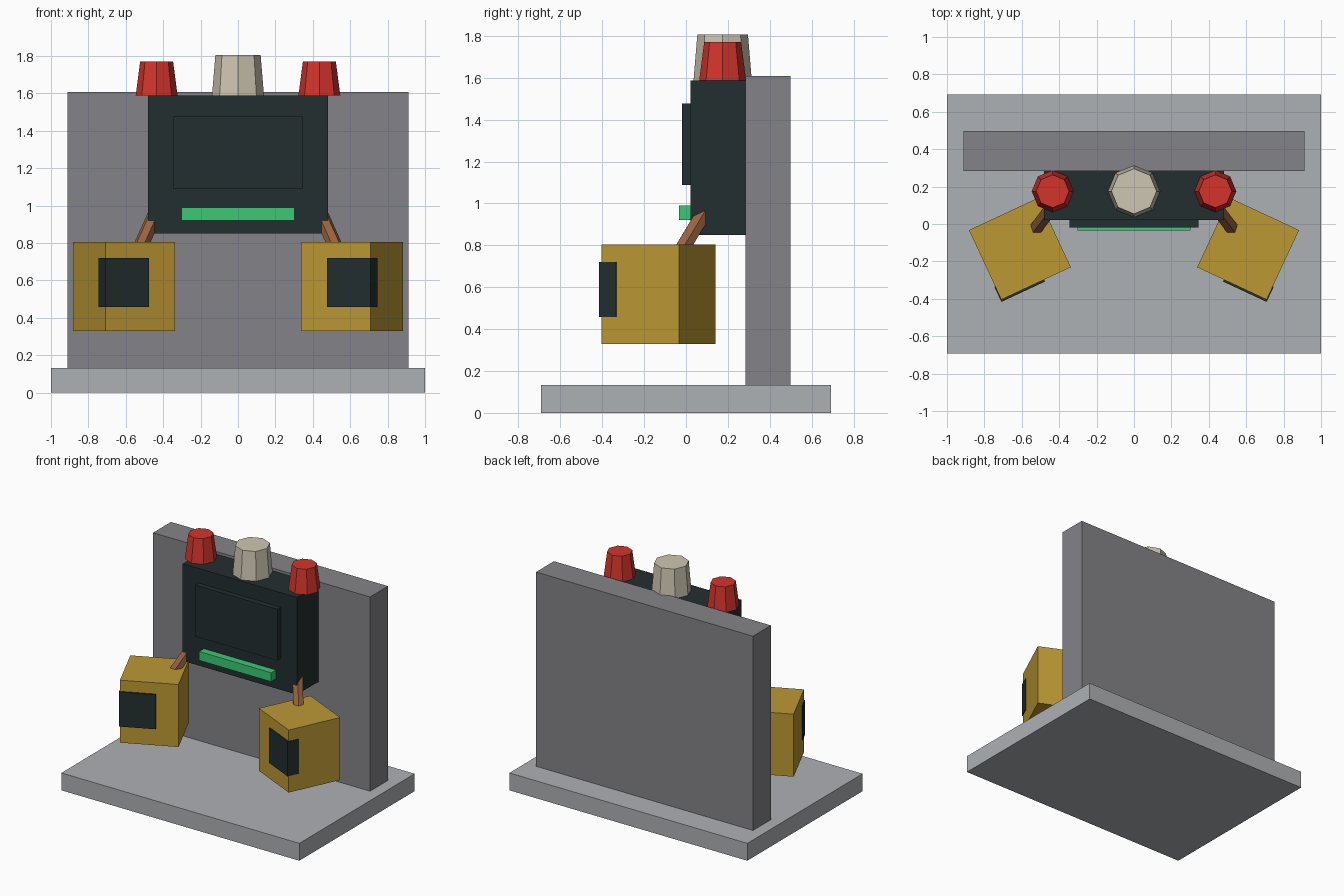
import bpy
from math import radians
from mathutils import Matrix, Vector

cube = bpy.data.objects.get("Cube")
if cube:
    bpy.data.objects.remove(cube, do_unlink=True)


def material(name, code):
    """Flat material from an sRGB hex code, stored as linear values."""
    srgb = [int(code[i:i + 2], 16) / 255 for i in (0, 2, 4)]
    colour = [c / 12.92 if c <= 0.04045 else ((c + 0.055) / 1.055) ** 2.4 for c in srgb] + [1]
    mat = bpy.data.materials.new(name)
    mat.use_nodes = True
    mat.diffuse_color = colour
    mat.node_tree.nodes["Principled BSDF"].inputs["Base Color"].default_value = colour
    return mat


LIGHT_GREY = material("light grey", "AEB1B4")
DARK_GREY = material("dark grey", "848488")
DARK_TEAL = material("dark teal", "232E2F")
GREEN = material("green", "3CC975")
GOLD = material("gold", "BC9834")
BROWN = material("brown", "98633E")
RED = material("red", "D2342C")
CREAM = material("cream", "CEC6B2")


def finish(name, mat):
    obj = bpy.context.object
    obj.name = obj.data.name = name
    obj.data.materials.append(mat)
    return obj


def box(name, mat, low, high, frame=Matrix()):
    """Box between two corners, optionally placed in a rotated frame."""
    low, high = Vector(low), Vector(high)
    bpy.ops.mesh.primitive_cube_add(size=1)
    obj = finish(name, mat)
    obj.data.transform(frame @ Matrix.Translation((low + high) / 2)
                       @ Matrix.Diagonal((*(high - low), 1)))
    return obj


def knob(name, mat, x, bottom, top, height):
    """Tapered eight-sided knob standing on the console."""
    bpy.ops.mesh.primitive_cone_add(vertices=8, radius1=bottom, radius2=top, depth=height,
                                    location=(x, 0.175, 1.588 + height / 2))
    return finish(name, mat)


def rod(name, mat, start, end, radius):
    """Six-sided rod between two points."""
    start, end = Vector(start), Vector(end)
    axis = end - start
    bpy.ops.mesh.primitive_cylinder_add(vertices=6, radius=radius, depth=axis.length,
                                        location=(start + end) / 2,
                                        rotation=axis.to_track_quat('Z', 'Y').to_euler())
    return finish(name, mat)


# Stand and back wall
box("base_slab", LIGHT_GREY, (-1, -0.692, 0), (1, 0.692, 0.132))
box("back_wall", DARK_GREY, (-0.912, 0.283, 0.132), (0.912, 0.498, 1.608))

# Console with raised panel and light bar
box("console", DARK_TEAL, (-0.48, 0.022, 0.85), (0.48, 0.283, 1.588))
box("console_panel", DARK_TEAL, (-0.345, -0.02, 1.088), (0.345, 0.022, 1.478))
box("light_bar", GREEN, (-0.303, -0.034, 0.922), (0.303, 0.022, 0.99))

# Centre knob
knob("centre_knob", CREAM, 0, 0.139, 0.121, 0.218)

# Parts that repeat on both sides, each block turned inwards
for side, label in ((1, "left"), (-1, "right")):
    knob(label + "_knob", RED, side * 0.435, 0.112, 0.088, 0.184)
    frame = Matrix.Translation((side * 0.61, -0.132, 0)) @ Matrix.Rotation(radians(-25 * side), 4, 'Z')
    box(label + "_block", GOLD, (-0.205, -0.205, 0.33), (0.205, 0.205, 0.805), frame)
    ends = sorted((-0.047 * side, 0.21 * side))
    box(label + "_block_plate", DARK_TEAL, (ends[0], -0.216, 0.457), (ends[1], -0.126, 0.72), frame)
    rod(label + "_arm", BROWN, (side * 0.548, -0.056, 0.72), (side * 0.445, 0.082, 0.95), 0.04)
